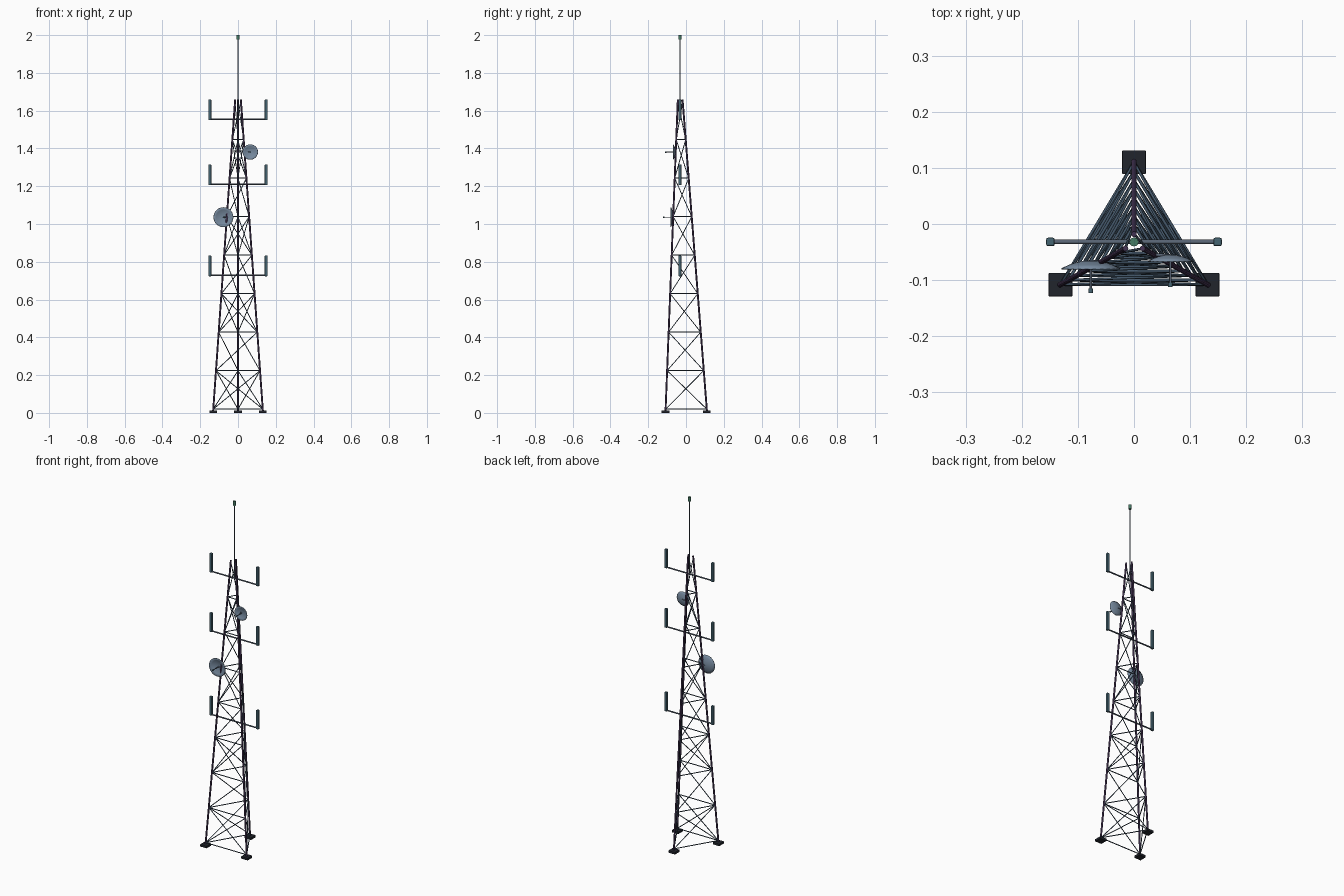
import bpy, bmesh, math
from mathutils import Vector

if "Cube" in bpy.data.objects:
    bpy.data.objects.remove(bpy.data.objects["Cube"])

CY = -0.035                      # tower axis in y
MY = CY + 0.003                  # mast and arm line
CORNERS = [(-0.131, -0.073), (0.131, -0.073), (0.0, 0.145)]
Z0, Z1, TOP_SCALE, BAYS = 0.02, 1.65, 0.12, 8
LEG_TOP = 1.658


def mat(name, rgb):
    m = bpy.data.materials.new(name)
    m.diffuse_color = (*rgb, 1)
    m.use_nodes = True
    m.node_tree.nodes["Principled BSDF"].inputs["Base Color"].default_value = m.diffuse_color
    return m


DARK = mat("dark_base", (0.015, 0.018, 0.025))
LEG = mat("leg_steel", (0.06, 0.035, 0.09))
BRACE = mat("brace_steel", (0.06, 0.10, 0.15))
ARM = mat("arm_steel", (0.10, 0.13, 0.18))
PANEL = mat("antenna_panel", (0.06, 0.13, 0.17))
DISH = mat("dish_metal", (0.18, 0.25, 0.34))
TIP = mat("mast_tip", (0.06, 0.20, 0.13))


def leg_at(i, z):
    s = 1 + (TOP_SCALE - 1) * (z - Z0) / (Z1 - Z0)
    x, y = CORNERS[i % 3]
    return Vector((x * s, CY + y * s, z))


def add_rod(bm, a, b, r, n=8):
    a, b = Vector(a), Vector(b)
    d = b - a
    m = d.to_track_quat('Z', 'Y').to_matrix().to_4x4()
    m.translation = (a + b) / 2
    bmesh.ops.create_cone(bm, cap_ends=True, segments=n, radius1=r, radius2=r,
                          depth=d.length, matrix=m)


def finish(bm, name, material, smooth=True):
    me = bpy.data.meshes.new(name)
    bm.to_mesh(me)
    bm.free()
    ob = bpy.data.objects.new(name, me)
    bpy.context.collection.objects.link(ob)
    me.materials.append(material)
    if smooth:
        bpy.ops.object.select_all(action='DESELECT')
        ob.select_set(True)
        bpy.context.view_layer.objects.active = ob
        bpy.ops.object.shade_smooth_by_angle(angle=math.radians(50))
    return ob


def rods(name, segs, r, material, n=8):
    bm = bmesh.new()
    for a, b in segs:
        add_rod(bm, a, b, r, n)
    return finish(bm, name, material)


def box(name, center, size, material, bevel):
    bm = bmesh.new()
    bmesh.ops.create_cube(bm, size=1)
    for v in bm.verts:
        v.co = Vector(c + s * k for c, s, k in zip(center, size, v.co))
    ob = finish(bm, name, material, False)
    mod = ob.modifiers.new("bevel", 'BEVEL')
    mod.width, mod.segments = bevel, 2
    return ob


# foot pads and legs
for i, side in enumerate(("left", "right", "back")):
    p = leg_at(i, Z0)
    box(side + "_foot_pad", (p.x, p.y, 0.0065), (0.042, 0.042, 0.013), DARK, 0.001)
    rods(side + "_leg", [(leg_at(i, 0.01), leg_at(i, LEG_TOP))], 0.005, LEG, 10)

# lattice: rings at every level, crosses and single diagonals in turn
rings, diagonals = [], []
levels = [Z0 + (Z1 - Z0) * k / BAYS for k in range(BAYS + 1)]
for k in range(BAYS):
    lo, hi = levels[k], levels[k + 1]
    for i in range(3):
        rings.append((leg_at(i, lo), leg_at(i + 1, lo)))
        diagonals.append((leg_at(i, lo), leg_at(i + 1, hi)))
        if k % 2 == 0:
            diagonals.append((leg_at(i + 1, lo), leg_at(i, hi)))
rods("horizontal_braces", rings, 0.0026, BRACE)
rods("diagonal_braces", diagonals, 0.0023, BRACE)

# antenna arms with upright panels
for name, z in (("lower", 0.728), ("middle", 1.211), ("upper", 1.555)):
    rods(name + "_arm", [((-0.149, MY, z), (0.149, MY, z))], 0.004, ARM)
    for side, x in (("left", -0.149), ("right", 0.149)):
        box(f"{name}_{side}_panel", (x, MY, z + 0.05), (0.015, 0.015, 0.11), PANEL, 0.003)

# mast and tip
rods("mast", [((0, MY, 1.55), (0, MY, 1.985))], 0.0032, ARM)
rods("mast_tip", [((0, MY, 1.976), (0, MY, 2.0))], 0.008, TIP, 12)


def dish(name, x, z, y_back, r, depth, feed_y, leg):
    # shallow bowl, open toward the front
    bm = bmesh.new()
    prof = [bm.verts.new((r * t, y_back - depth * t * t, 0)) for t in (0, .25, .5, .75, 1)]
    edges = [bm.edges.new(p) for p in zip(prof, prof[1:])]
    bmesh.ops.spin(bm, geom=prof + edges, cent=(0, 0, 0), axis=(0, 1, 0),
                   angle=math.tau, steps=24)
    bmesh.ops.remove_doubles(bm, verts=bm.verts, dist=1e-5)
    bmesh.ops.recalc_face_normals(bm, faces=bm.faces)
    ob = finish(bm, name, DISH)
    ob.location = (x, 0, z)
    sol = ob.modifiers.new("thickness", 'SOLIDIFY')
    sol.thickness = 0.002
    # feed rod, feed tip and bracket to the leg
    rods(name + "_feed", [((x, y_back, z), (x, feed_y + 0.004, z))], 0.0022, ARM)
    rods(name + "_feed_tip", [((x, feed_y + 0.008, z), (x, feed_y, z))], 0.004, PANEL)
    rods(name + "_bracket", [((x, y_back, z), leg_at(leg, z))], 0.003, ARM)


dish("large_dish", -0.077, 1.036, -0.067, 0.052, 0.014, -0.123, 0)
dish("small_dish", 0.065, 1.381, -0.057, 0.040, 0.011, -0.112, 1)
